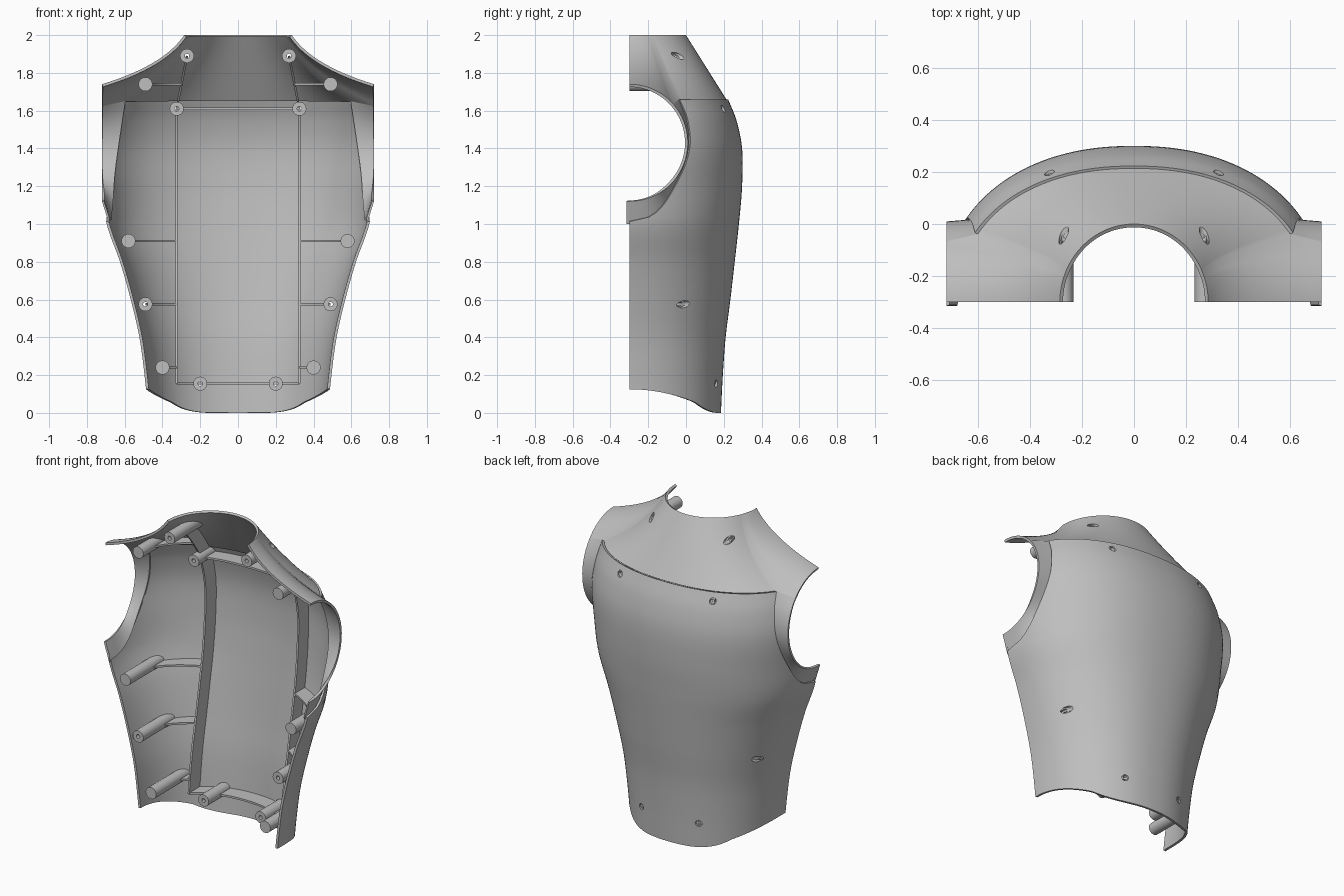
import bpy, bmesh
from math import sin, cos, asin, atan2, pi
from mathutils import Vector
from mathutils.bvhtree import BVHTree

cube = bpy.data.objects.get("Cube")
if cube:
    bpy.data.objects.remove(cube)

grey = bpy.data.materials.new("plain grey")
grey.use_nodes = True
COLOUR = (0.52, 0.52, 0.52, 1)
grey.diffuse_color = COLOUR
grey.node_tree.nodes["Principled BSDF"].inputs["Base Color"].default_value = COLOUR

FRONT = -0.3          # open front plane
POWER = 2.2           # roundness of the body section
SEAM = 1.66           # height of the yoke seam
THICK = 0.015
ARM_X, ARM_Z, ARM_R = 0.72, 1.43, 0.31

# Body section: height, half width, depth
SECTIONS = [(0, .475, .485), (.2, .495, .495), (.4, .522, .51), (.6, .568, .535),
            (.8, .625, .558), (1, .695, .58), (1.2, .72, .597), (1.4, .738, .597),
            (1.55, .72, .567), (SEAM, .687, .523)]


def section(z):
    """Smoothly interpolated half width and depth at a height."""
    last = len(SECTIONS) - 1
    k = max(i for i in range(last) if SECTIONS[i][0] <= max(z, 0))
    a, b = SECTIONS[k], SECTIONS[k + 1]
    p, q = SECTIONS[max(k - 1, 0)], SECTIONS[min(k + 2, last)]
    h = b[0] - a[0]
    s = (z - a[0]) / h
    out = []
    for c in (1, 2):
        m0 = (b[c] - p[c]) / (b[0] - p[0]) * h
        m1 = (q[c] - a[c]) / (q[0] - a[0]) * h
        out.append(a[c] * (1 + 2 * s) * (1 - s) ** 2 + m0 * s * (1 - s) ** 2
                   + b[c] * s * s * (3 - 2 * s) + m1 * s * s * (s - 1))
    return out


def body_point(z, t, inset=1.0):
    """Point on the body; t runs from the spine (0) to the side edge (1)."""
    w, d = section(z)
    edge = min(w, 0.70 - 0.135 * (z - 1)) if z > 1 else w
    a = t * asin((edge / w) ** (POWER / 2))
    x = w * sin(a) ** (2 / POWER)
    y = d * max(cos(a), 0) ** (2 / POWER)
    return Vector((x * inset, FRONT + y * inset, z))


def arm_point(a):
    """Point on the arm opening, angle measured from its lowest point."""
    return Vector((ARM_X, FRONT + ARM_R * sin(a), ARM_Z - ARM_R * cos(a)))


def arm_angle(p):
    return atan2(p.y - FRONT, ARM_Z - p.z)


def add_object(name, verts, faces):
    mesh = bpy.data.meshes.new(name)
    mesh.from_pydata(verts, [], faces)
    mesh.materials.append(grey)
    obj = bpy.data.objects.new(name, mesh)
    bpy.context.collection.objects.link(obj)
    mod = obj.modifiers.new("Mirror", 'MIRROR')
    mod.use_clip = True
    return obj


def finish(obj, angle=0.6):
    """Bake the modifiers and smooth, keeping hard edges."""
    bpy.ops.object.select_all(action='DESELECT')
    obj.select_set(True)
    bpy.context.view_layer.objects.active = obj
    bpy.ops.object.convert(target='MESH')
    bpy.ops.object.shade_smooth_by_angle(angle=angle)


def shell(name, rows):
    """Thick sheet through a grid of points, mirrored across x."""
    n = len(rows[0])
    faces = [(i * n + j, i * n + j + 1, (i + 1) * n + j + 1, (i + 1) * n + j)
             for i in range(len(rows) - 1) for j in range(n - 1)]
    obj = add_object(name, [p for r in rows for p in r], faces)
    mod = obj.modifiers.new("Solidify", 'SOLIDIFY')
    mod.thickness, mod.offset = THICK, -1
    finish(obj)
    return obj


# Main back panel with a hem that rises towards the sides
def hem(t):
    s = min(max((0.17 - body_point(0.1, t).y) / 0.47, 0), 1)
    return 0.125 * (1 - (1 - s) ** 2) * min(1, s * 3 + 0.25) if s else 0


NZ, NT = 64, 40
panel = shell("back_panel", [[body_point(SEAM + (hem(j / NT) - SEAM) * i / NZ, j / NT)
                              for j in range(NT + 1)] for i in range(NZ + 1)])

# Yoke from the round neck out to the seam and over the shoulder
INSET = 0.982
outer = [body_point(SEAM, j / 28, INSET) for j in range(29)]
start = arm_angle(outer[-1])
outer += [arm_point(start + (pi - start) * j / 14) for j in range(15)]


def yoke_point(o, v):
    t = atan2(o.x, o.y - FRONT)
    neck = Vector((0.285 * sin(t), FRONT + 0.3 * cos(t), 2))
    ctrl = (neck + o) / 2 + Vector((-0.11, 0, -0.03)) * sin(t) ** 3
    return neck * (1 - v) ** 2 + ctrl * 2 * v * (1 - v) + o * v * v


yoke = shell("shoulder_yoke", [[yoke_point(o, i / 16) for o in outer] for i in range(17)])

# Flared bands round the arm openings
seam = [body_point(1 + (SEAM - 1) * (k / 32) ** 2, 1, INSET) for k in range(33)]
rim = [arm_point(arm_angle(p)) for p in seam]
bands = shell("arm_opening_bands", [[a.lerp(b, i / 4) for a, b in zip(seam, rim)]
                                    for i in range(5)])

# Inner skin lookup for fitting the ribs and posts
trees = []
for obj in (panel, yoke, bands):
    bm = bmesh.new()
    bm.from_mesh(obj.data)
    trees.append(BVHTree.FromBMesh(bm))
    bm.free()


def skin_y(x, z):
    hits = [t.ray_cast(Vector((x, -1, z)), Vector((0, 1, 0)))[0] for t in trees]
    ys = [h.y for h in hits if h]
    return min(ys) if ys else FRONT + 0.02


# Thin stiffening ribs: start x, z and end x, z
RIBS = [(.325, .155, .325, 1.61), (0, .155, .325, .155), (0, 1.61, .325, 1.61),
        (.325, 1.61, .27, 1.89), (.3, 1.74, .49, 1.74), (.325, .91, .58, .91),
        (.325, .575, .49, .575), (.325, .24, .4, .24)]


def rib(x0, z0, x1, z1, depth=0.1, half=0.006, n=24):
    side = Vector((z1 - z0, 0, x0 - x1)).normalized() * half
    verts, faces = [], []
    for i in range(n + 1):
        x, z = x0 + (x1 - x0) * i / n, z0 + (z1 - z0) * i / n
        y = skin_y(x, z)
        for s, yy in ((1, y + 0.006), (-1, y + 0.006), (-1, y - depth), (1, y - depth)):
            verts.append(Vector((x, max(yy, FRONT), z)) + side * s)
        if i:
            b = 4 * i
            faces += [(b - 4 + k, b - 4 + (k + 1) % 4, b + (k + 1) % 4, b + k)
                      for k in range(4)]
    faces += [(3, 2, 1, 0), tuple(4 * n + k for k in range(4))]
    return verts, faces


# Round mounting posts: x, z, front end y, drilled or not
POSTS = [(.27, 1.89, FRONT, True), (.325, 1.61, .02, True), (.49, .575, FRONT, True),
         (.2, .155, -.06, True), (.49, 1.74, FRONT, False), (.58, .91, FRONT, False),
         (.4, .24, FRONT, False)]
SIDES = 24


def ring(x, z, r, y=None):
    pts = []
    for k in range(SIDES):
        px, pz = x + r * cos(2 * pi * k / SIDES), z + r * sin(2 * pi * k / SIDES)
        pts.append(Vector((px, skin_y(px, pz) + 0.005 if y is None else y, pz)))
    return pts


def post(x, z, y, drilled, r=0.037, bore=0.012):
    rings = [ring(x, z, r), ring(x, z, r, y)]
    if drilled:
        rings += [ring(x, z, bore, y), ring(x, z, bore)]
    n = len(rings)
    faces = [(a * SIDES + k, ((a + 1) % n) * SIDES + k,
              ((a + 1) % n) * SIDES + (k + 1) % SIDES, a * SIDES + (k + 1) % SIDES)
             for a in range(n if drilled else 1) for k in range(SIDES)]
    if not drilled:
        faces += [tuple(range(SIDES)), tuple(range(2 * SIDES - 1, SIDES - 1, -1))]
    return [p for g in rings for p in g], faces


def drill(x, z, r=0.019):
    y = skin_y(x, z)
    verts = ring(x, z, r, y - 0.06) + ring(x, z, r, y + 0.09)
    faces = [(k, (k + 1) % SIDES, SIDES + (k + 1) % SIDES, SIDES + k) for k in range(SIDES)]
    return verts, faces + [tuple(range(SIDES - 1, -1, -1)), tuple(range(SIDES, 2 * SIDES))]


def gather(name, parts):
    """Join pieces in one mirrored object with outward faces."""
    verts, faces = [], []
    for v, f in parts:
        faces += [tuple(i + len(verts) for i in face) for face in f]
        verts += v
    obj = add_object(name, verts, faces)
    bm = bmesh.new()
    bm.from_mesh(obj.data)
    bmesh.ops.recalc_face_normals(bm, faces=bm.faces)
    bm.to_mesh(obj.data)
    bm.free()
    finish(obj)
    return obj


gather("stiffening_ribs", [rib(*r) for r in RIBS])
gather("mounting_posts", [post(*p) for p in POSTS])

# Screw holes through the shell
cutter = gather("hole_cutter", [drill(p[0], p[1]) for p in POSTS if p[3]])
for obj in (panel, yoke):
    mod = obj.modifiers.new("Holes", 'BOOLEAN')
    mod.operation, mod.solver, mod.object = 'DIFFERENCE', 'EXACT', cutter
    finish(obj)
cutter.hide_render = True
cutter.hide_set(True)
